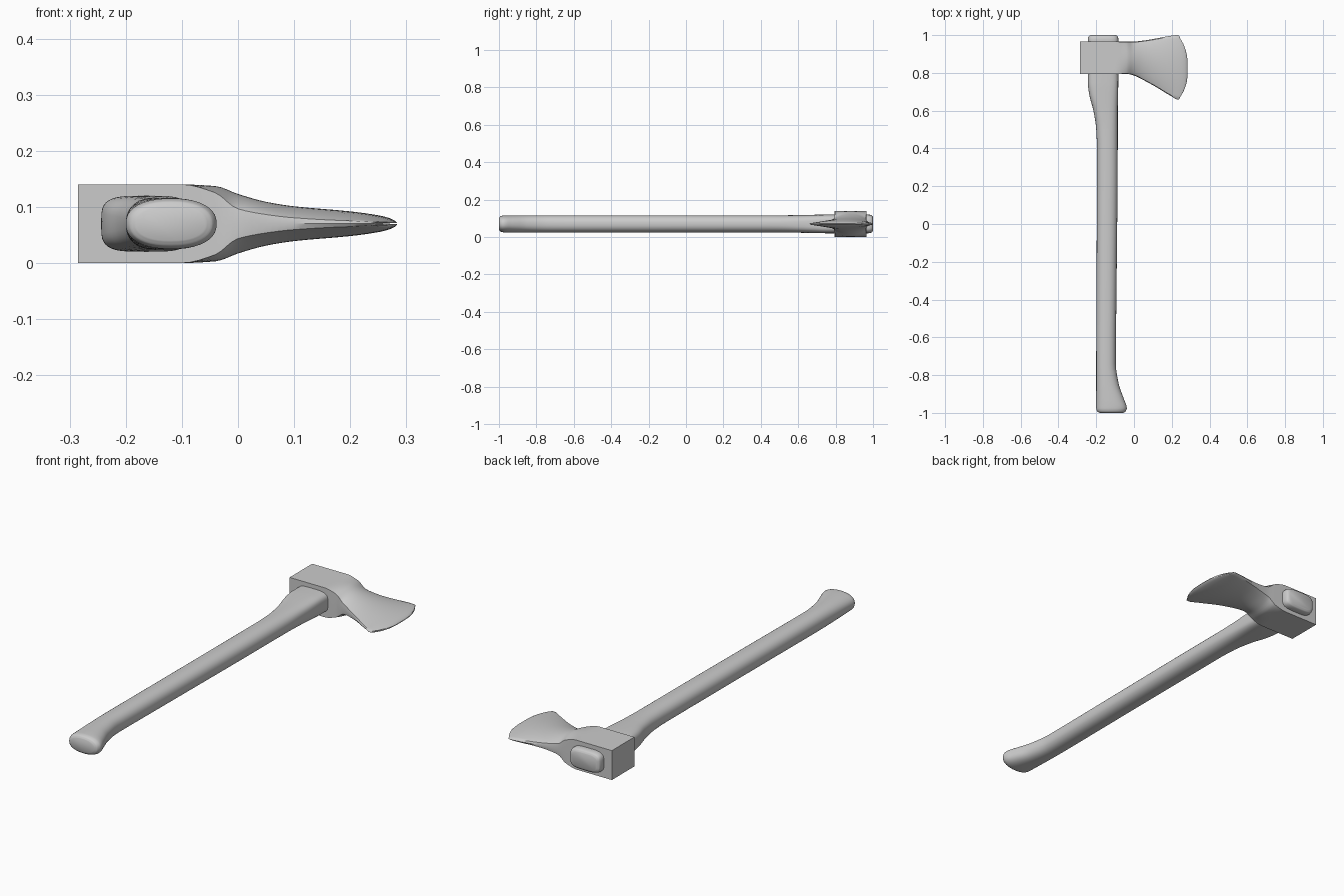
import bpy, bmesh, math

cube = bpy.data.objects.get("Cube")
if cube:
    bpy.data.objects.remove(cube, do_unlink=True)

MID_Z = 0.07

grey = bpy.data.materials.new("plain grey")
grey.use_nodes = True
colour = (0.6, 0.6, 0.6, 1)
grey.diffuse_color = colour
grey.node_tree.nodes["Principled BSDF"].inputs["Base Color"].default_value = colour


def smooth_rows(rows, steps):
    """Fill in rows along their first value with a curve that never overshoots."""
    def slope(i, c):
        if i in (0, len(rows) - 1):
            i = min(i, len(rows) - 2)
            return (rows[i + 1][c] - rows[i][c]) / (rows[i + 1][0] - rows[i][0])
        a, b = ((rows[j + 1][c] - rows[j][c]) / (rows[j + 1][0] - rows[j][0]) for j in (i - 1, i))
        return 2 * a * b / (a + b) if a * b > 0 else 0

    out = []
    for i in range(len(rows) - 1):
        p, q = rows[i], rows[i + 1]
        h = q[0] - p[0]
        for s in range(steps):
            t = s / steps
            blend = t * t * (3 - 2 * t)
            out.append([p[0] + h * t] + [
                p[c] + (q[c] - p[c]) * blend
                + h * t * (1 - t) * (slope(i, c) * (1 - t) - slope(i + 1, c) * t)
                for c in range(1, len(p))])
    return out + [list(rows[-1])]


def loft(name, rings):
    """Skin a closed body over the rings and cap both ends."""
    bm = bmesh.new()
    loops = [[bm.verts.new(p) for p in ring] for ring in rings]
    n = len(loops[0])
    for a, b in zip(loops, loops[1:]):
        for i in range(n):
            j = (i + 1) % n
            bm.faces.new((a[i], a[j], b[j], b[i]))
    bm.faces.new(loops[0])
    bm.faces.new(loops[-1])
    bmesh.ops.recalc_face_normals(bm, faces=bm.faces)
    mesh = bpy.data.meshes.new(name)
    bm.to_mesh(mesh)
    bm.free()
    mesh.materials.append(grey)
    obj = bpy.data.objects.new(name, mesh)
    bpy.context.collection.objects.link(obj)
    bpy.ops.object.select_all(action='DESELECT')
    obj.select_set(True)
    bpy.context.view_layer.objects.active = obj
    bpy.ops.object.shade_smooth_by_angle(angle=math.radians(40))


# Handle: y, left edge x, right edge x, half height, squareness
handle_rows = [
    (-1.0, -0.182, -0.058, 0.030, 2.3),
    (-0.993, -0.194, -0.045, 0.040, 2.3),
    (-0.975, -0.200, -0.038, 0.045, 2.3),
    (-0.93, -0.200, -0.052, 0.046, 2.3),
    (-0.85, -0.200, -0.080, 0.046, 2.3),
    (-0.74, -0.200, -0.096, 0.046, 2.3),
    (-0.3, -0.198, -0.092, 0.046, 2.3),
    (0.4, -0.196, -0.086, 0.046, 2.3),
    (0.5, -0.200, -0.086, 0.046, 2.4),
    (0.6, -0.215, -0.086, 0.047, 2.8),
    (0.69, -0.238, -0.084, 0.049, 3.4),
    (0.75, -0.244, -0.083, 0.050, 3.8),
    (0.975, -0.244, -0.082, 0.050, 3.8),
    (0.993, -0.240, -0.086, 0.046, 3.8),
    (1.0, -0.230, -0.096, 0.036, 3.8),
]


def handle_ring(y, x0, x1, half, power, n=40):
    ring = []
    for i in range(n):
        a = math.tau * i / n
        c, s = math.cos(a), math.sin(a)
        x = math.copysign(abs(c) ** (2 / power), c)
        z = math.copysign(abs(s) ** (2 / power), s)
        ring.append(((x0 + x1) / 2 + x * (x1 - x0) / 2, y, MID_Z + z * half))
    return ring


loft("handle", [handle_ring(*row) for row in smooth_rows(handle_rows, 4)])

# Head: x, low y, high y, half height, edge thickness ratio, bow of the cutting edge
head_rows = [
    (-0.285, 0.795, 0.965, 0.070, 1, 0),
    (-0.10, 0.795, 0.965, 0.070, 1, 0),
    (-0.04, 0.795, 0.965, 0.067, 0.82, 0),
    (0.0, 0.786, 0.966, 0.053, 0.50, 0),
    (0.05, 0.762, 0.971, 0.039, 0.42, 0),
    (0.10, 0.735, 0.979, 0.031, 0.34, 0),
    (0.20, 0.680, 0.996, 0.022, 0.25, 0.008),
    (0.25, 0.660, 1.0, 0.015, 0.25, 0.022),
    (0.27, 0.660, 0.996, 0.010, 0.30, 0.032),
    (0.28, 0.668, 0.986, 0.005, 0.50, 0.037),
    (0.284, 0.680, 0.970, 0.001, 1, 0.038),
]


def head_ring(x, y0, y1, half, edge, bow, n=20):
    def point(u, side):
        z = half * (edge + (1 - edge) * (1 - u * u)) * side
        # a slight ridge runs along the upper and lower rims of the blade
        y = (y0 + y1) / 2 + u * (y1 - y0) / 2
        if side:
            y -= u * 0.006 * (1 - edge) * abs(u) ** 7
        return (x - bow * abs(u) ** 3, y, MID_Z + z)

    us = [-1 + 2 * i / n for i in range(n + 1)]
    return ([point(-1, 0)] + [point(u, 1) for u in us]
            + [point(1, 0)] + [point(u, -1) for u in reversed(us)])


loft("axe_head", [head_ring(*row) for row in smooth_rows(head_rows, 4)])
